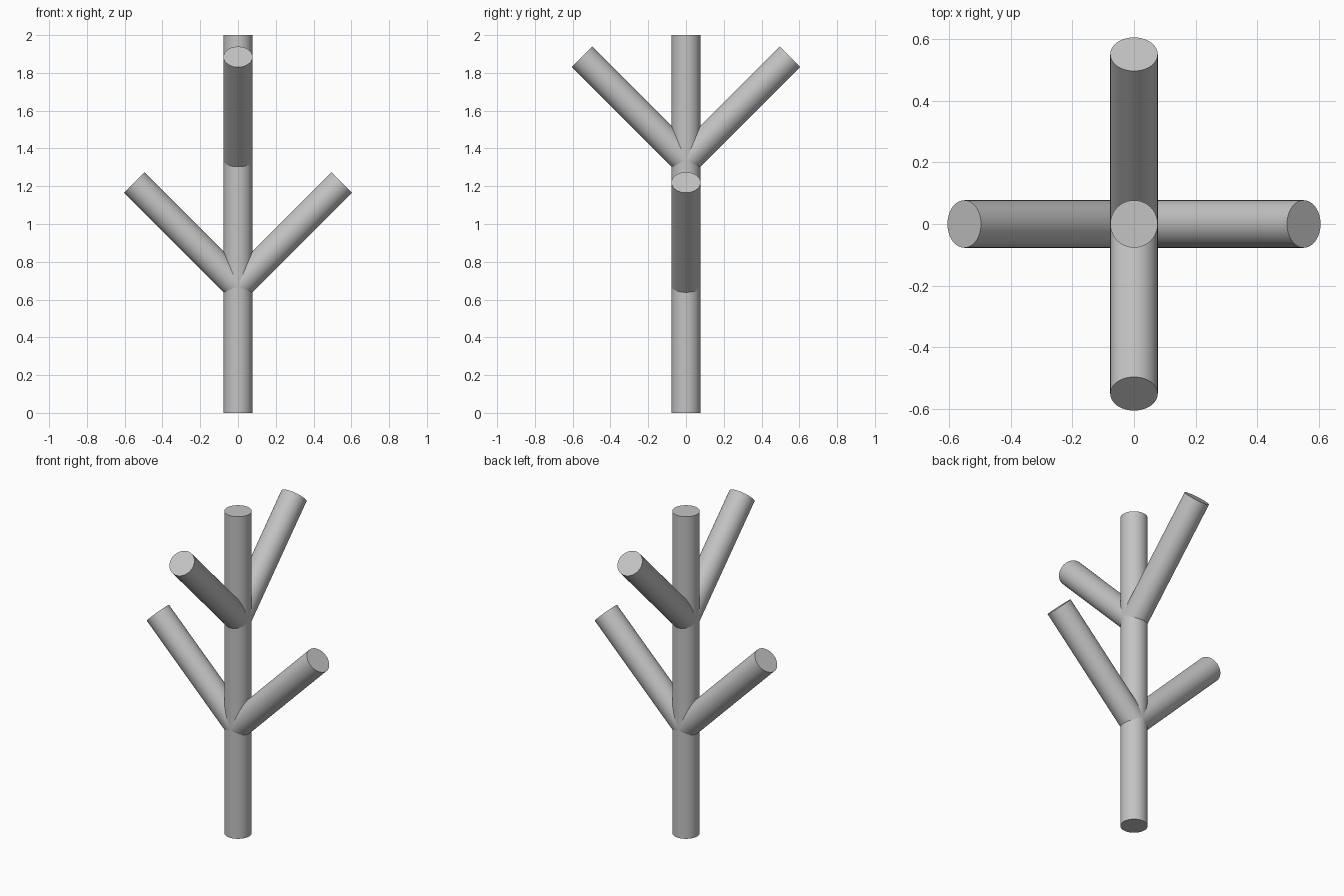
import bpy
import math
from mathutils import Vector

cube = bpy.data.objects.get("Cube")
if cube:
    bpy.data.objects.remove(cube, do_unlink=True)

RADIUS = 0.077
REACH = 0.55  # horizontal and vertical run of each 45 degree branch

grey = bpy.data.materials.new("light grey")
grey.use_nodes = True
grey.diffuse_color = (0.55, 0.55, 0.55, 1)
grey.node_tree.nodes["Principled BSDF"].inputs["Base Color"].default_value = (0.55, 0.55, 0.55, 1)


def rod(name, start, end):
    """Capped round rod between two points."""
    start, end = Vector(start), Vector(end)
    axis = end - start
    bpy.ops.mesh.primitive_cylinder_add(vertices=48, radius=RADIUS, depth=axis.length,
                                        location=(start + end) / 2)
    obj = bpy.context.object
    obj.name = name
    obj.rotation_euler = axis.to_track_quat('Z', 'Y').to_euler()
    obj.data.materials.append(grey)
    bpy.ops.object.shade_smooth_by_angle(angle=math.radians(30))
    return obj


# Upright trunk
rod("trunk", (0, 0, 0), (0, 0, 2))

# Lower pair spreads sideways, upper pair spreads front to back
for name, dx, dy, z in (("lower_left_branch", 1, 0, 0.67),
                        ("lower_right_branch", -1, 0, 0.67),
                        ("upper_front_branch", 0, -1, 1.335),
                        ("upper_back_branch", 0, 1, 1.335)):
    rod(name, (0, 0, z), (dx * REACH, dy * REACH, z + REACH))
